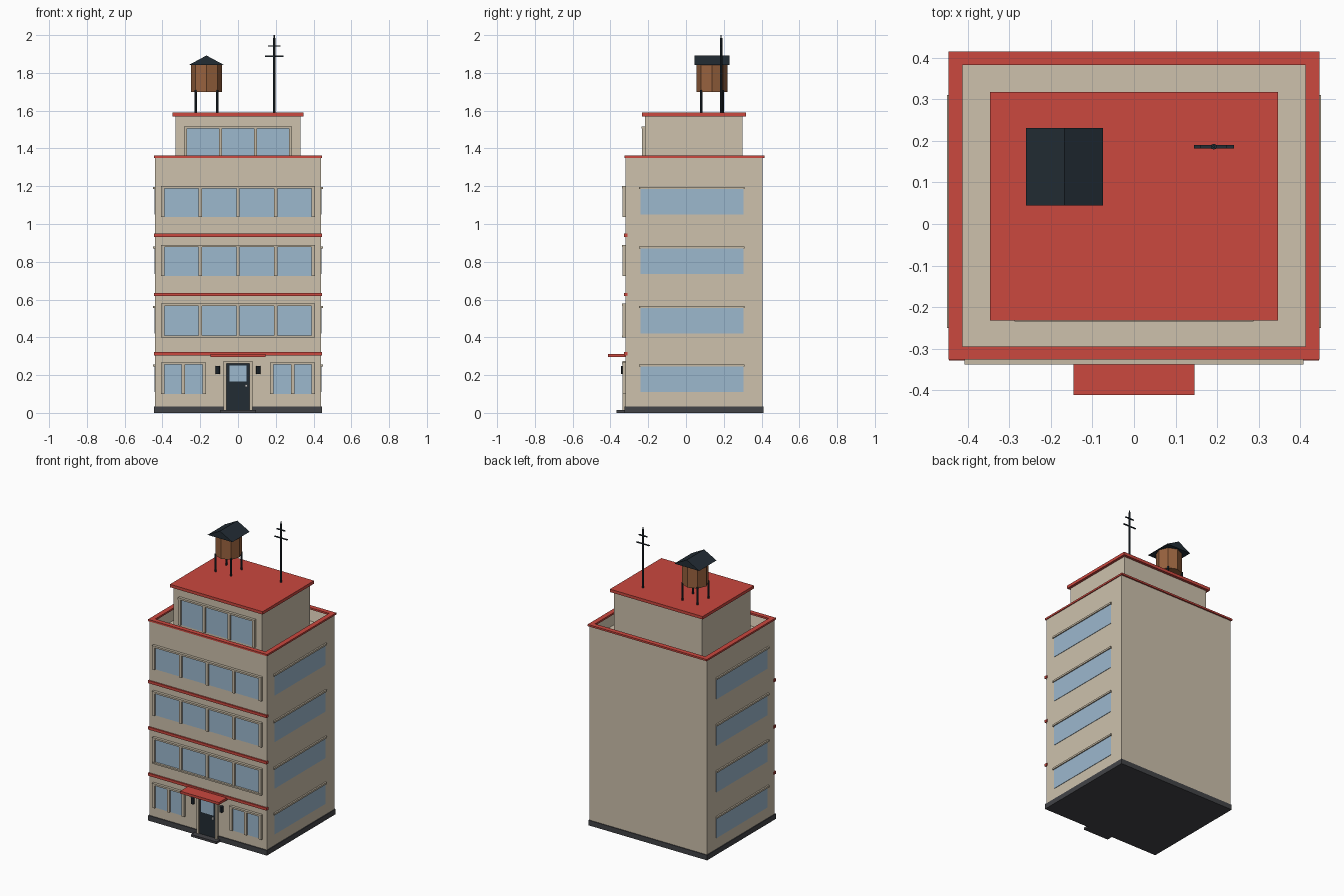
import bpy
import bmesh
from math import pi
from mathutils import Matrix, Vector

cube = bpy.data.objects.get("Cube")
if cube:
    bpy.data.objects.remove(cube, do_unlink=True)


def material(name, *rgb):
    linear = [(c / 255 / 12.92 if c < 11 else ((c / 255 + 0.055) / 1.055) ** 2.4) for c in rgb]
    m = bpy.data.materials.new(name)
    m.use_nodes = True
    m.diffuse_color = (*linear, 1)
    m.node_tree.nodes["Principled BSDF"].inputs["Base Color"].default_value = (*linear, 1)
    return m


TAN = material("tan_wall", 205, 193, 172)
FRAME = material("pale_trim", 198, 186, 165)
RED = material("red_trim", 203, 72, 63)
GLASS = material("blue_glass", 156, 184, 206)
NAVY = material("dark_navy", 34, 44, 52)
GREY = material("base_grey", 66, 67, 71)
WOOD = material("tank_wood", 152, 98, 62)
METAL = material("pale_metal", 200, 200, 200)


def finish(name, bm, mat):
    mesh = bpy.data.meshes.new(name)
    bm.to_mesh(mesh)
    bm.free()
    mesh.materials.append(mat)
    obj = bpy.data.objects.new(name, mesh)
    bpy.context.collection.objects.link(obj)
    return obj


def add_box(bm, x, y, z):
    lo, hi = Vector((x[0], y[0], z[0])), Vector((x[1], y[1], z[1]))
    mat = Matrix.Translation((lo + hi) / 2) @ Matrix.Diagonal((*(hi - lo), 1))
    return bmesh.ops.create_cube(bm, size=1, matrix=mat)["verts"]


def boxes(name, mat, parts):
    bm = bmesh.new()
    for part in parts:
        add_box(bm, *part)
    return finish(name, bm, mat)


def prism(name, mat, places, sides, radius, z0, z1):
    bm = bmesh.new()
    for x, y in places:
        bmesh.ops.create_cone(bm, cap_ends=True, segments=sides, radius1=radius, radius2=radius,
                              depth=z1 - z0, matrix=Matrix.Translation((x, y, (z0 + z1) / 2)))
    return finish(name, bm, mat)


def window_band(name, x0, x1, count, z0, z1, wall, sill=False):
    """Row of panes split by proud mullions under a lintel, on a front wall."""
    bar, lintel = 0.018, 0.012
    step = (x1 - x0 - bar) / count
    posts = [x0 + i * step for i in range(count + 1)]
    proud = (wall - 0.015, wall + 0.01)
    boxes(name + "_glass", GLASS, [((p + bar, p + step), (wall - 0.004, wall + 0.01), (z0, z1 - lintel))
                                   for p in posts[:-1]])
    parts = [((p, p + bar), proud, (z0, z1 - lintel)) for p in posts]
    parts.append(((x0, x1), (wall - 0.018, wall + 0.01), (z1 - lintel, z1)))
    if sill:
        parts.append(((x0, x1), (wall - 0.018, wall + 0.01), (z0 - 0.01, z0)))
    boxes(name + "_frame", FRAME, parts)


FRONT, BACK, HALF, TOP = -0.32, 0.405, 0.44, 1.35

# Main block with a sunken roof deck behind the parapet
bm = bmesh.new()
add_box(bm, (-HALF, HALF), (FRONT, BACK), (0.01, TOP))
bm.faces.ensure_lookup_table()
roof = max(bm.faces, key=lambda f: f.calc_center_median().z)
bmesh.ops.inset_region(bm, faces=[roof], thickness=0.025)
bmesh.ops.translate(bm, verts=roof.verts, vec=(0, 0, -0.08))
finish("main_block", bm, TAN)

# Base plinth and doorstep
boxes("base_plinth", GREY, [((-0.445, 0.445), (-0.326, 0.41), (0, 0.035))])
boxes("door_step", GREY, [((-0.095, 0.095), (-0.367, -0.32), (0, 0.015))])

# Parapet cap and front floor bands
cap = (TOP, 1.362)
boxes("parapet_cap", RED, [((-0.446, 0.446), (-0.326, -0.295), cap),
                           ((-0.446, 0.446), (0.383, 0.415), cap),
                           ((-0.446, -0.413), (-0.295, 0.383), cap),
                           ((0.413, 0.446), (-0.295, 0.383), cap)])
boxes("floor_bands", RED, [((-0.445, 0.445), (-0.329, -0.31), (z, z + 0.018))
                           for z in (0.305, 0.618, 0.932)])

# Front windows
for i, (z0, z1) in enumerate([(0.41, 0.578), (0.725, 0.89), (1.037, 1.2)]):
    window_band(f"front_windows_{i + 2}", -0.408, 0.408, 4, z0, z1, FRONT, sill=(i == 0))
window_band("shop_window_right", -0.408, -0.17, 2, 0.1, 0.267, FRONT)
window_band("shop_window_left", 0.17, 0.408, 2, 0.1, 0.267, FRONT)

# Side window strips with lintels
levels = [0.11, 0.42, 0.735, 1.05]
for side, label in ((-1, "right"), (1, "left")):
    def span(out):
        return sorted((side * 0.43, side * out))
    boxes(f"{label}_window_glass", GLASS,
          [(span(0.443), (-0.24, 0.305), (z, z + 0.135)) for z in levels])
    boxes(f"{label}_window_lintels", FRAME,
          [(span(0.45), (-0.25, 0.31), (z + 0.135, z + 0.147)) for z in levels])

# Entrance
boxes("door_frame", FRAME, [((-0.078, -0.062), (-0.335, -0.31), (0.015, 0.262)),
                            ((0.062, 0.078), (-0.335, -0.31), (0.015, 0.262)),
                            ((-0.078, 0.078), (-0.335, -0.31), (0.262, 0.276))])
boxes("door", NAVY, [((-0.062, 0.062), (-0.326, -0.31), (0.015, 0.262))])
boxes("door_glass", GLASS, [((-0.046, 0.046), (-0.329, -0.32), (0.165, 0.252))])
boxes("door_handle", METAL, [((0.036, 0.05), (-0.335, -0.32), (0.138, 0.151))])
boxes("door_canopy", RED, [((-0.145, 0.145), (-0.412, -0.31), (0.295, 0.312))])
prism("wall_lamps", NAVY, [(-0.107, -0.331), (0.107, -0.331)], 8, 0.012, 0.207, 0.247)

# Rooftop room
boxes("penthouse", TAN, [((-0.33, 0.33), (-0.217, 0.3), (1.265, 1.572))])
boxes("penthouse_roof", RED, [((-0.347, 0.347), (-0.232, 0.318), (1.57, 1.59))])
window_band("penthouse_windows", -0.287, 0.287, 3, 1.33, 1.517, -0.217)

# Water tank on four legs with a gabled roof
tx, ty = -0.167, 0.138
prism("tank_legs", NAVY, [(tx + a, ty + b) for a in (-0.057, 0.057) for b in (-0.057, 0.057)],
      8, 0.006, 1.585, 1.71)
prism("water_tank", WOOD, [(tx, ty)], 8, 0.082, 1.7, 1.848)
bm = bmesh.new()
verts = add_box(bm, (tx - 0.093, tx + 0.093), (ty - 0.093, ty + 0.093), (1.842, 1.892))
for v in verts:
    if v.co.z > 1.86:
        v.co.x = tx
bmesh.ops.remove_doubles(bm, verts=bm.verts, dist=0.001)
finish("tank_roof", bm, NAVY)

# Antenna
ax, ay = 0.192, 0.186
prism("antenna_mast", NAVY, [(ax, ay)], 8, 0.007, 1.585, 1.985)
prism("antenna_tip", NAVY, [(ax, ay)], 8, 0.003, 1.98, 2.0)
boxes("antenna_bars", NAVY, [((ax - r, ax + r), (ay - 0.004, ay + 0.004), (z - 0.003, z + 0.003))
                             for r, z in ((0.048, 1.888), (0.032, 1.943))])
